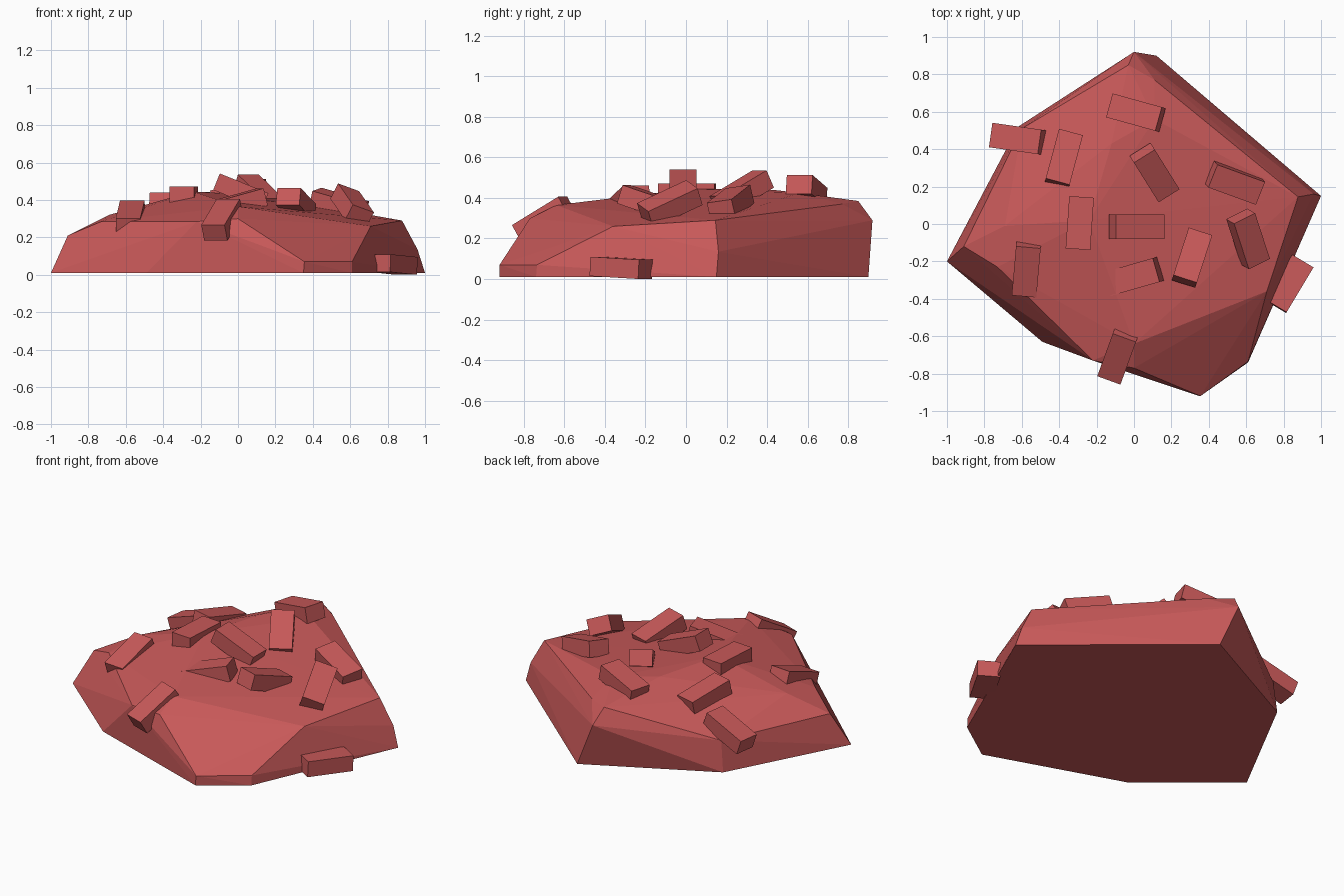
import bpy, bmesh
from math import radians
from mathutils import Matrix, Vector

if "Cube" in bpy.data.objects:
    bpy.data.objects.remove(bpy.data.objects["Cube"])

red = bpy.data.materials.new("brick_red")
red.diffuse_color = (0.58, 0.10, 0.10, 1)
red.use_nodes = True
red.node_tree.nodes["Principled BSDF"].inputs["Base Color"].default_value = red.diffuse_color


def finish(name, bm):
    bmesh.ops.recalc_face_normals(bm, faces=bm.faces)
    me = bpy.data.meshes.new(name)
    bm.to_mesh(me)
    bm.free()
    me.materials.append(red)
    ob = bpy.data.objects.new(name, me)
    bpy.context.collection.objects.link(ob)
    return ob


# Faceted mound: hull around its base, shoulder and crest corners
base = [(1, .15), (.12, .90), (-.62, .52), (-1, -.2), (-.49, -.63), (.35, -.92), (.61, -.74)]
shoulder = [(.355, -.92, .07), (.61, -.735, .07), (.96, .16, .135), (.71, -.36, .26),
            (.877, .145, .29), (0, .92, .29), (-.6, .51, .2), (-.91, -.12, .21),
            (-.73, -.23, .285), (-.22, -.73, .285), (0, -.77, .30)]
crest = [(0, -.64, .365), (-.69, -.01, .32), (-.03, .85, .385), (.11, .77, .37),
         (-.24, .02, .445), (-.12, .43, .44), (.11, .56, .425)]
bm = bmesh.new()
for p in [(x, y, .01) for x, y in base] + shoulder + crest:
    bm.verts.new(p)
res = bmesh.ops.convex_hull(bm, input=bm.verts)
junk = {g for g in res["geom_interior"] + res["geom_unused"] if isinstance(g, bmesh.types.BMVert)}
bmesh.ops.delete(bm, geom=list(junk), context='VERTS')
finish("rubble_mound", bm)

# Loose bricks: x, y, z, yaw, pitch (far end up), roll
bricks = [
    (-.62, .455, .25, -8, 20, 0),
    (-.575, -.24, .305, 85, 20, 0),
    (-.375, .35, .365, 75, -12, 0),
    (-.29, .005, .425, 86, 0, 0),
    (.01, .595, .435, -15.5, 13, 0),
    (.11, .275, .43, 122, 27, 0),
    (.54, .22, .375, -20, -15, 8),
    (.61, -.08, .37, 108, 24, 20),
    (.83, -.32, .055, 59, -3, 0),
    (.31, -.18, .375, 72, -18, 0),
    (.0, -.28, .38, 16, 15, 0),
    (-.085, -.70, .295, 70, 30, 0),
    (.015, -.015, .445, 0, -22, 0),
]
for i, (x, y, z, yaw, pitch, roll) in enumerate(bricks, 1):
    bm = bmesh.new()
    turn = (Matrix.Rotation(radians(yaw), 4, 'Z') @ Matrix.Rotation(radians(-pitch), 4, 'Y')
            @ Matrix.Rotation(radians(roll), 4, 'X'))
    bmesh.ops.create_cube(bm, size=1, matrix=Matrix.Translation((x, y, z)) @ turn
                          @ Matrix.Diagonal((.28, .132, .095, 1)))
    finish(f"brick_{i:02d}", bm)
